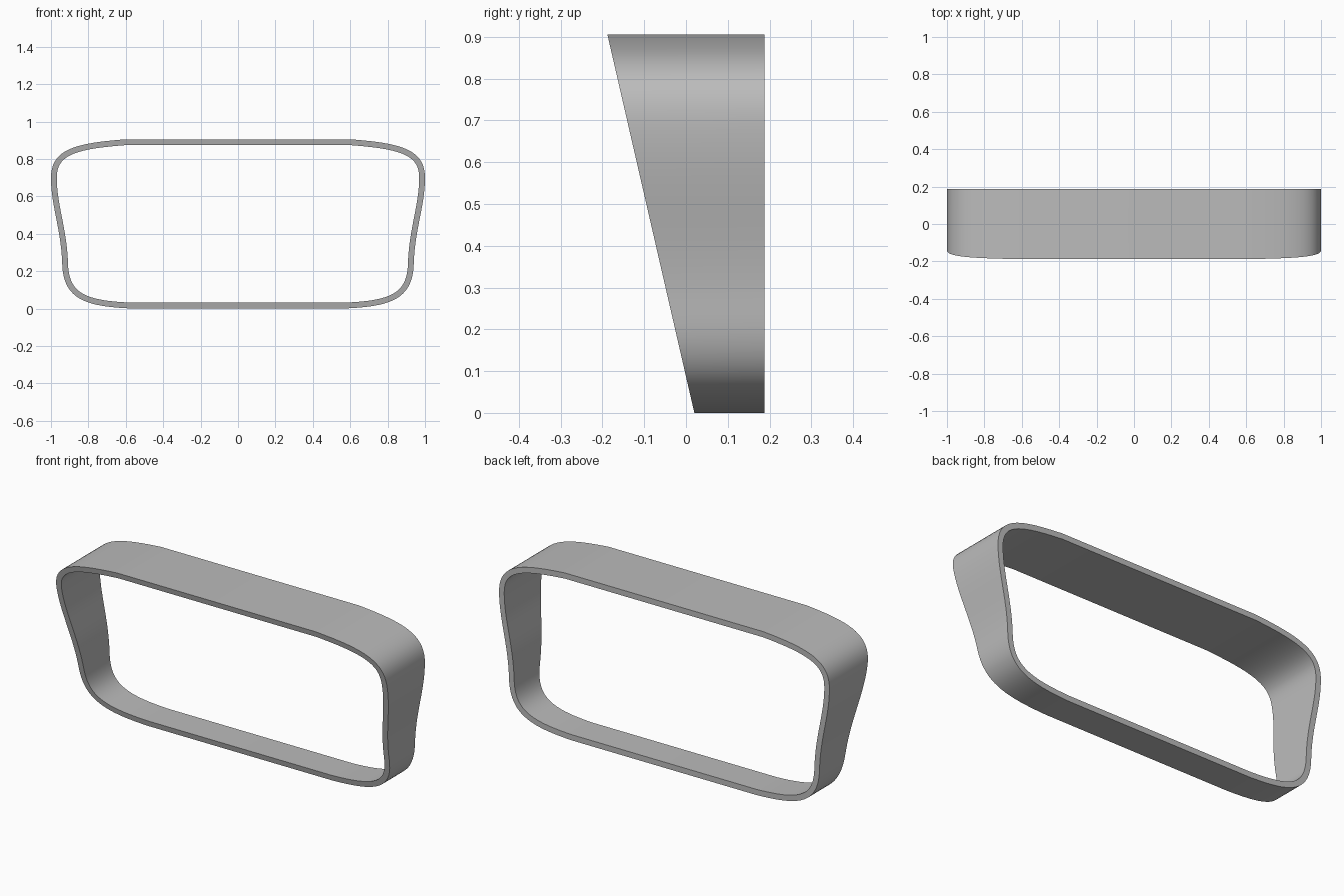
import bpy, bmesh
from mathutils import Vector
from mathutils.geometry import interpolate_bezier

if "Cube" in bpy.data.objects:
    bpy.data.objects.remove(bpy.data.objects["Cube"])

HEIGHT, BACK, WALL = 0.905, 0.188, 0.031

# Grey material
grey = bpy.data.materials.new("mid_grey")
grey.use_nodes = True
colour = (0.5, 0.5, 0.5, 1)
grey.diffuse_color = colour
grey.node_tree.nodes["Principled BSDF"].inputs["Base Color"].default_value = colour

# Half outline in (x, z), from the top edge round the corners to the bottom edge
curves = [
    ((0.6, 0.905), (0.85, 0.885), (1.0, 0.86), (1.0, 0.7)),
    ((1.0, 0.7), (1.0, 0.55), (0.945, 0.42), (0.94, 0.24)),
    ((0.94, 0.24), (0.935, 0.04), (0.8, 0.01), (0.56, 0.0)),
]
half = []
for c in curves:
    pts = interpolate_bezier(*[Vector(p) for p in c], 20)
    half += pts if not half else pts[1:]
outer = half + [Vector((-p.x, p.y)) for p in reversed(half)]


def inset(loop, distance):
    """Move each outline point inward along its normal."""
    result = []
    for i, p in enumerate(loop):
        before = (p - loop[i - 1]).normalized()
        after = (loop[(i + 1) % len(loop)] - p).normalized()
        t = (before + after).normalized()
        result.append(p + Vector((t.y, -t.x)) * distance)
    return result


def front_y(z):
    """Depth of the sloping front plane at height z."""
    return 0.02 - 0.208 * z / HEIGHT


# Frame band: sloping front rim, upright back rim, inner and outer walls
bm = bmesh.new()
inner = inset(outer, WALL)
rings = [
    [bm.verts.new((p.x, front_y(p.y), p.y)) for p in outer],
    [bm.verts.new((p.x, BACK, p.y)) for p in outer],
    [bm.verts.new((p.x, BACK, p.y)) for p in inner],
    [bm.verts.new((p.x, front_y(p.y), p.y)) for p in inner],
]
for r, ring in enumerate(rings):
    following = rings[(r + 1) % len(rings)]
    for i in range(len(ring)):
        j = (i + 1) % len(ring)
        bm.faces.new((ring[i], ring[j], following[j], following[i]))
bmesh.ops.recalc_face_normals(bm, faces=bm.faces)

mesh = bpy.data.meshes.new("frame_band")
bm.to_mesh(mesh)
bm.free()
mesh.materials.append(grey)
frame = bpy.data.objects.new("frame_band", mesh)
bpy.context.collection.objects.link(frame)
bpy.context.view_layer.objects.active = frame
frame.select_set(True)
bpy.ops.object.shade_smooth_by_angle(angle=0.6)
